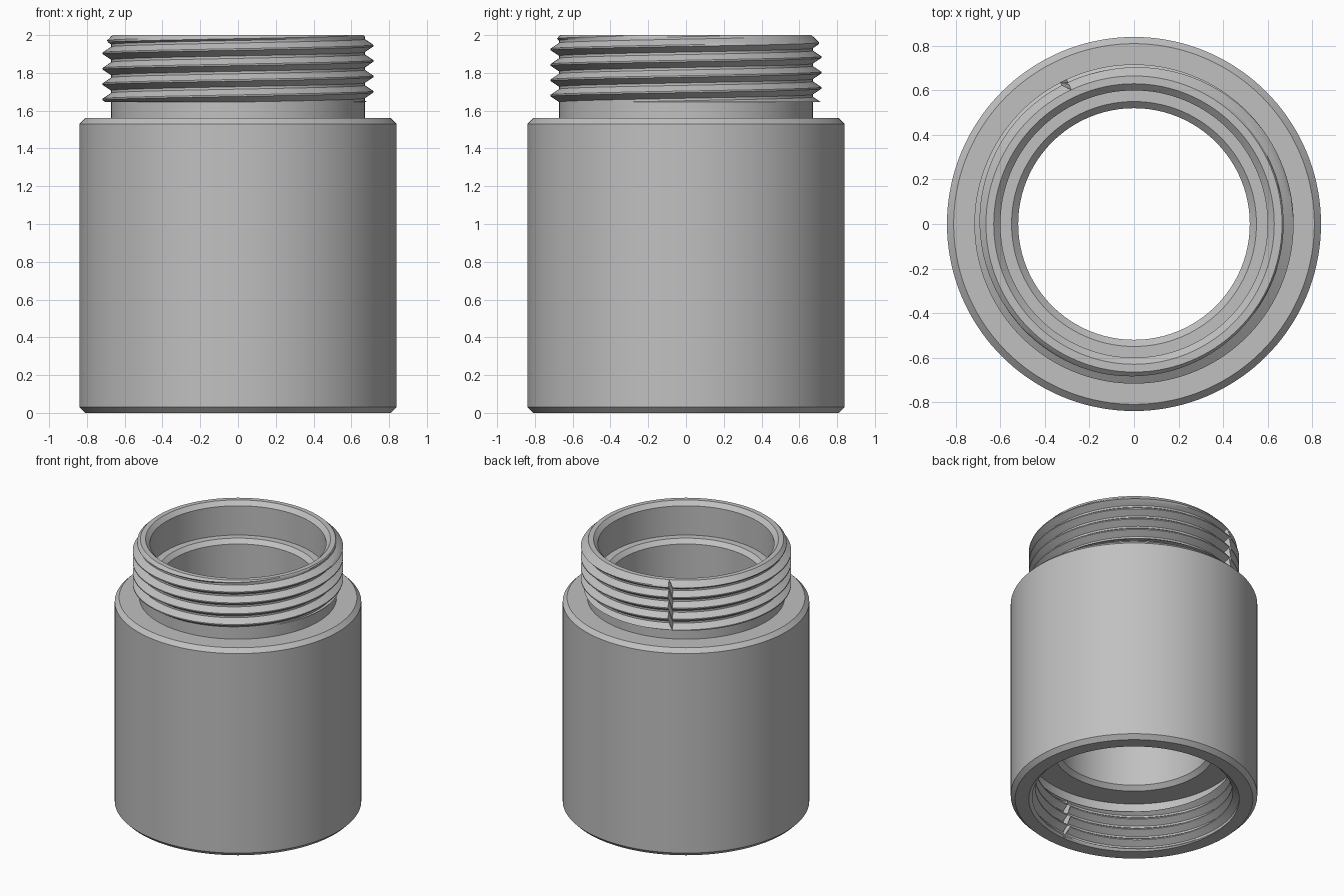
import bpy
import bmesh
from math import sin, cos, tau, radians

cube = bpy.data.objects.get("Cube")
if cube:
    bpy.data.objects.remove(cube, do_unlink=True)

SEGMENTS = 144
PITCH = 0.0815
ROOT, CREST = 0.672, 0.717          # thread radii
STEPS = (-0.42, -0.3, -0.17, -0.05, 0.05, 0.17, 0.3, 0.42)   # rows across one thread tooth


def tooth(turns):
    """Height (0 to 1) of the trapezoid tooth at a position measured in turns."""
    u = abs((turns + 0.5) % 1 - 0.5)
    return min(1, max(0, (0.42 - u) / 0.37))


def thread_rows(angle, low, high, phase, radius):
    """Points up one thread at this angle, clipped flat at both ends."""
    start = phase + PITCH * angle / tau
    count = int((high - low) / PITCH) + 3
    first = int((low - start) // PITCH) - 1
    rows = [low]
    for k in range(first, first + count + 2):
        for s in STEPS:
            rows.append(min(high, max(low, start + PITCH * (k + s))))
    rows.append(high)
    return [(radius(z, tooth((z - start) / PITCH)), z) for z in rows]


def male_radius(z, h):
    return min(ROOT + (CREST - ROOT) * h, 0.665 + 2 - z)      # chamfered at the rim


def female_radius(z, h):
    return max(CREST - (CREST - ROOT) * h, CREST - z)         # chamfered at the mouth


def section(angle):
    """Closed wall section: socket, bore, spigot, then the outer body."""
    socket = thread_rows(angle, 0, 0.3, 0.02, female_radius)
    bore = [(0.725, 0.3), (0.725, 0.38), (0.55, 0.38), (0.52, 0.41),
            (0.52, 1.72), (0.55, 1.75), (0.6, 1.75), (0.6, 1.97), (0.63, 2)]
    spigot = thread_rows(angle, 1.645, 2, 1.70, male_radius)[::-1]
    body = [(ROOT, 1.645), (ROOT, 1.56), (0.81, 1.56), (0.84, 1.53),
            (0.84, 0.03), (0.81, 0)]
    return socket + bore + spigot + body


# Sweep the section round the axis
bm = bmesh.new()
columns = []
for i in range(SEGMENTS + 1):
    a = tau * i / SEGMENTS
    columns.append([bm.verts.new((r * cos(a), r * sin(a), z)) for r, z in section(a)])
for left, right in zip(columns, columns[1:]):
    n = len(left)
    for j in range(n):
        k = (j + 1) % n
        bm.faces.new((left[j], right[j], right[k], left[k]))
bmesh.ops.remove_doubles(bm, verts=bm.verts, dist=0.0001)
bmesh.ops.dissolve_degenerate(bm, edges=bm.edges, dist=0.0001)
bmesh.ops.recalc_face_normals(bm, faces=bm.faces)

mesh = bpy.data.meshes.new("threaded_adapter")
bm.to_mesh(mesh)
bm.free()
adapter = bpy.data.objects.new("threaded_adapter", mesh)
bpy.context.collection.objects.link(adapter)

# Single metal colour
metal = bpy.data.materials.new("light_grey_metal")
metal.use_nodes = True
colour = (0.53, 0.53, 0.53, 1)
metal.diffuse_color = colour
metal.node_tree.nodes["Principled BSDF"].inputs["Base Color"].default_value = colour
mesh.materials.append(metal)

# Smooth round walls with crisp chamfers and thread flanks
bpy.ops.object.select_all(action='DESELECT')
adapter.select_set(True)
bpy.context.view_layer.objects.active = adapter
bpy.ops.object.shade_smooth_by_angle(angle=radians(25))
